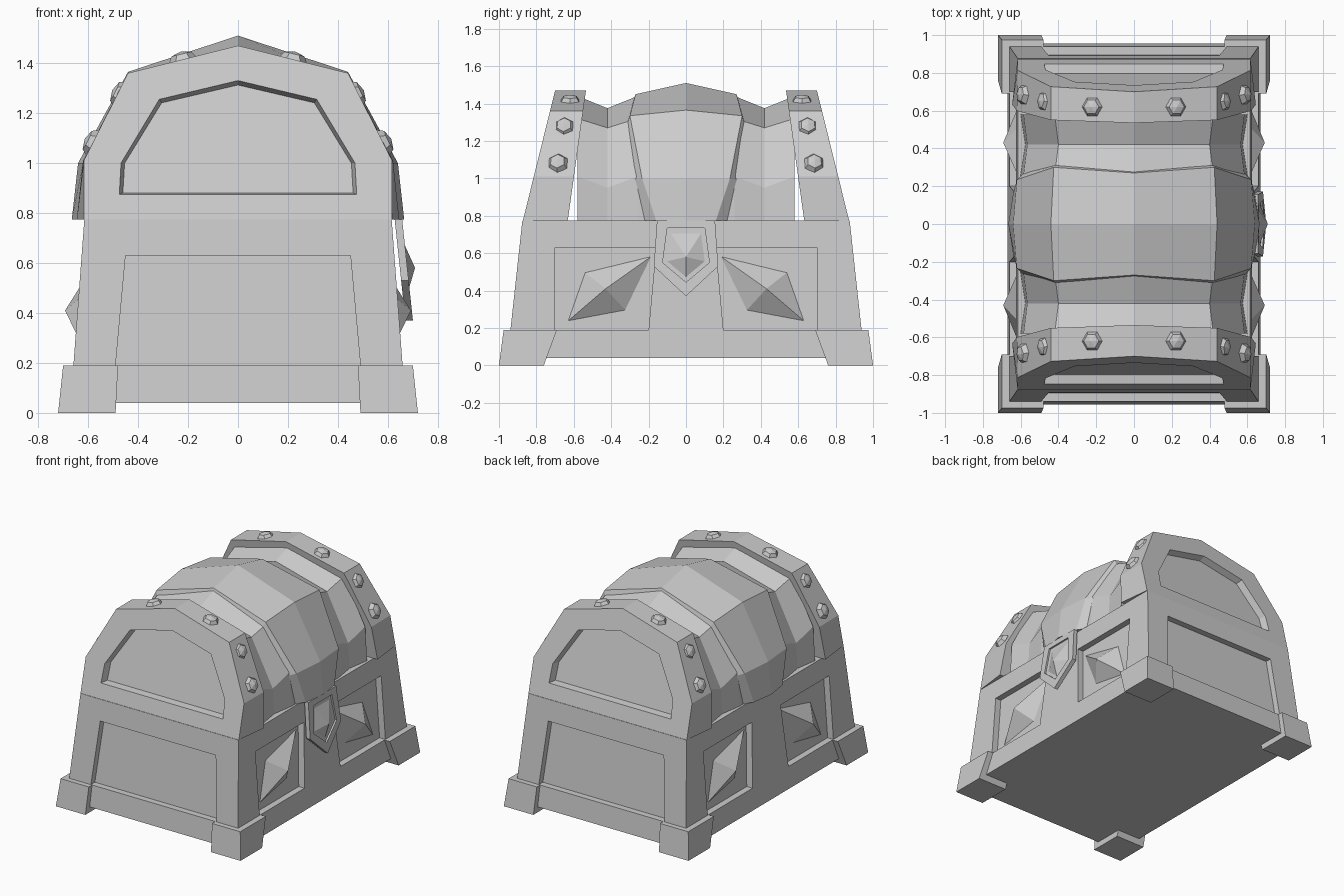
import bpy, bmesh
from mathutils import Vector

if "Cube" in bpy.data.objects:
    bpy.data.objects.remove(bpy.data.objects["Cube"])


def loft(name, rings):
    """Closed solid through rings of equal point count, flat caps at both ends."""
    bm = bmesh.new()
    loops = [[bm.verts.new(p) for p in r] for r in rings]
    n = len(loops[0])
    for a, b in zip(loops, loops[1:]):
        for i in range(n):
            bm.faces.new((a[i], a[(i + 1) % n], b[(i + 1) % n], b[i]))
    bm.faces.new(loops[0])
    bm.faces.new(loops[-1])
    bmesh.ops.recalc_face_normals(bm, faces=bm.faces)
    me = bpy.data.meshes.new(name)
    bm.to_mesh(me)
    bm.free()
    ob = bpy.data.objects.new(name, me)
    bpy.context.collection.objects.link(ob)
    return ob


def cut(ob, cutter):
    m = ob.modifiers.new("cut", 'BOOLEAN')
    m.operation, m.solver, m.object = 'DIFFERENCE', 'EXACT', cutter
    dg = bpy.context.evaluated_depsgraph_get()
    me = bpy.data.meshes.new_from_object(ob.evaluated_get(dg))
    ob.modifiers.clear()
    ob.data = me
    bpy.data.objects.remove(cutter)


def sym(half):
    """Mirror a half profile (ending on the centre line) across x."""
    return half + [(-p[0],) + tuple(p[1:]) for p in reversed(half[:-1])]


def rect(x0, x1, y0, y1, z):
    return [(x0, y0, z), (x1, y0, z), (x1, y1, z), (x0, y1, z)]


def wall_x(z):
    return .67 - .055 * (z - .04) / .735


def wall_y(z):
    return .955 - .08 * (z - .04) / .735


# tapered chest body with recessed panels
body = loft("chest_body", [rect(-.67, .67, -.955, .955, .04),
                           rect(-.615, .615, -.875, .875, .775)])
for s in (1, -1):
    end = [(-.49, .19), (.49, .19), (.45, .63), (-.45, .63)]
    cut(body, loft("cutter", [[(x, s * (wall_y(z) + d), z) for x, z in end]
                              for d in (.08, -.045)]))
    for t in (1, -1):
        side = [(.20, .19), (.70, .19), (.70, .63), (.16, .63)]
        cut(body, loft("cutter", [[(s * (wall_x(z) + d), t * y, z) for y, z in side]
                                  for d in (.08, -.045)]))

# corner feet and side pyramids
for sx in (1, -1):
    for sy in (1, -1):
        loft("foot", [rect(sx * .49, sx * .72, sy * .76, sy * 1.0, 0),
                      rect(sx * .48, sx * .70, sy * .69, sy * .975, .19)])
        kite = [(.175, .59), (.545, .50), (.64, .23), (.32, .29)]
        base = [(sx * (wall_x(z) - .05), sy * y, z) for y, z in kite]
        tip = [(sx * .692, sy * (.43 + .001 * (y - .43)), .41 + .001 * (z - .41))
               for y, z in kite]
        loft("side_pyramid", [base, tip])

# dished lid planks
wide = sym([(.60, .775), (.585, 1.01), (.42, 1.32), (0, 1.44)])
dip = sym([(.575, .775), (.565, .95), (.40, 1.27), (0, 1.375)])
loft("lid_planks", [[(x, y, z) for x, z in prof] for y, prof in
                    ((-.58, wide), (-.42, dip), (-.26, wide),
                     (.26, wide), (.42, dip), (.58, wide))])

# broad centre strap over the lid
skirt = sym([(.60, .22, .775), (.585, .27, .99), (.41, .315, 1.29), (0, .29, 1.39)])
edge = sym([(.64, .16, .775), (.62, .235, 1.0), (.425, .30, 1.335), (0, .27, 1.45)])
ridge = sym([(.665, 0, .775), (.64, 0, 1.0), (.44, 0, 1.365), (0, 0, 1.51)])
loft("centre_strap", [[(x, s * y, z) for x, y, z in r] for s, r in
                      ((-1, skirt), (-1, edge), (1, ridge), (1, edge), (1, skirt))])


# leaning end arches with recessed faces
def end_y(z):
    return .872 - .172 * (z - .775) / .695


def inner_y(z):
    return .632 - .097 * (z - .775) / .695


outer = sym([(.617, .775), (.617, 1.01), (.44, 1.36), (0, 1.47)])
inner = sym([(.645, .775), (.62, 1.01), (.44, 1.36), (0, 1.47)])
recess = sym([(.475, .875), (.468, 1.0), (.315, 1.255), (0, 1.33)])
floor = [(x * .97, .88 + (z - .875) * .95) for x, z in recess]
for s in (1, -1):
    arch = loft("lid_end_arch", [[(x, s * end_y(z), z) for x, z in outer],
                                 [(x, s * inner_y(z), z) for x, z in inner]])
    cut(arch, loft("cutter", [[(x, s * (end_y(z) + .06), z) for x, z in recess],
                              [(x, s * end_y(z), z) for x, z in recess],
                              [(x, s * (end_y(z) - .05), z) for x, z in floor]]))

# faceted studs
studs = [((.22, .62, 1.41), (.24, 0, 1)), ((.47, .65, 1.275), (.9, .1, .45)),
         ((.58, .685, 1.08), (.9, .1, .45))]
for sx in (1, -1):
    for sy in (1, -1):
        for (x, y, z), (nx, ny, nz) in studs:
            bpy.ops.mesh.primitive_uv_sphere_add(segments=6, ring_count=4, radius=.058,
                                                 location=(sx * x, sy * y, z))
            ob = bpy.context.object
            ob.name = "stud"
            ob.scale = (1, 1, .65)
            ob.rotation_euler = Vector((sx * nx, sy * ny, nz)).to_track_quat('Z', 'Y').to_euler()


# lock plate with a raised gem
def plate(pts, d):
    return [(.657 + .043 * (.775 - z) / .405 + d, y, z) for y, z in pts]


shield = sym([(.155, .775), (.172, .53), (0, .37)])
shield = [(.155, .775), (.172, .53), (0, .37), (-.172, .53), (-.155, .775)]
groove = [(.10, .735), (.125, .55), (0, .445), (-.125, .55), (-.10, .735)]
lock = loft("lock_plate", [plate(shield, -.03), plate(shield, 0)])
cut(lock, loft("cutter", [plate(groove, -.012), plate(groove, .05)]))
gem = [(y * .95, .6 + (z - .6) * .95) for y, z in groove]
loft("lock_gem", [plate(gem, -.02),
                  [(.708, y * .01, .58 + (z - .58) * .01) for y, z in gem]])
